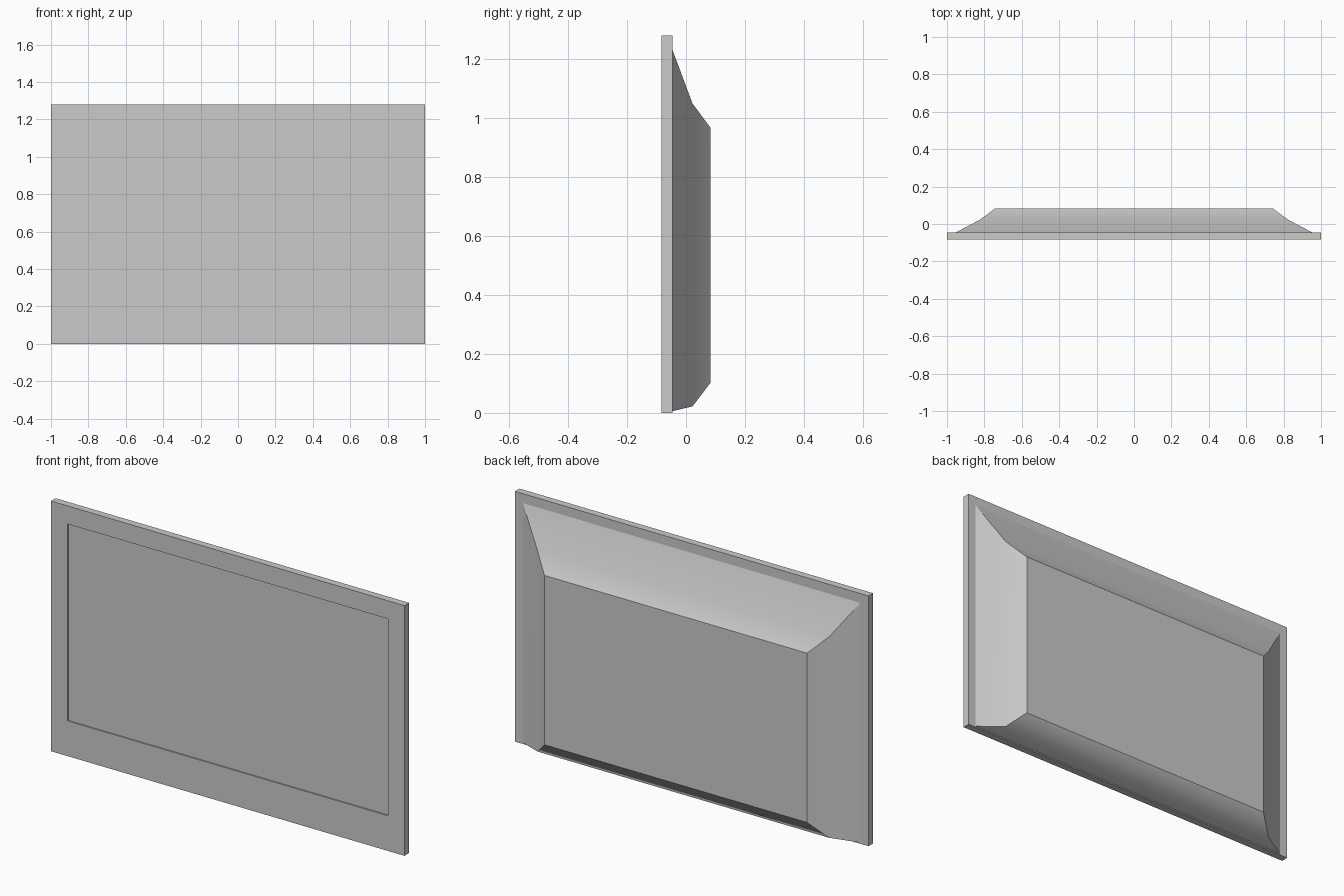
import bpy
import bmesh

cube = bpy.data.objects.get("Cube")
if cube:
    bpy.data.objects.remove(cube)

WIDTH, HEIGHT = 1.0, 1.28
FRONT, SEAM, BACK = -0.083, -0.046, 0.083

grey = bpy.data.materials.new("plain grey")
grey.use_nodes = True
colour = (0.6, 0.6, 0.6, 1)
grey.diffuse_color = colour
grey.node_tree.nodes["Principled BSDF"].inputs["Base Color"].default_value = colour


def loft(name, rings, soft_rings=()):
    """Skin rectangular rings (half width, bottom, top, y) and cap both ends."""
    bm = bmesh.new()
    loops = []
    for w, low, high, y in rings:
        corners = ((-w, low), (w, low), (w, high), (-w, high))
        loops.append([bm.verts.new((x, y, z)) for x, z in corners])
    for a, b in zip(loops, loops[1:]):
        for i in range(4):
            j = (i + 1) % 4
            bm.faces.new((a[i], a[j], b[j], b[i]))
    bm.faces.new(loops[0])
    bm.faces.new(loops[-1])
    bmesh.ops.recalc_face_normals(bm, faces=bm.faces)
    # Only the chosen rings blend smoothly, all other edges stay crisp
    for face in bm.faces:
        face.smooth = True
    for edge in bm.edges:
        edge.smooth = any(all(v in loops[r] for v in edge.verts) for r in soft_rings)
    mesh = bpy.data.meshes.new(name)
    bm.to_mesh(mesh)
    bm.free()
    mesh.materials.append(grey)
    obj = bpy.data.objects.new(name, mesh)
    bpy.context.collection.objects.link(obj)
    return obj


# Front bezel slab, with the screen sunk slightly into its face
loft("bezel_and_screen", [
    (WIDTH, 0, HEIGHT, SEAM),
    (WIDTH, 0, HEIGHT, FRONT),
    (0.907, 0.18, 1.187, FRONT),
    (0.907, 0.18, 1.187, FRONT + 0.007),
])

# Rear housing, tapering in two slopes to a flat back
loft("rear_housing", [
    (0.955, 0.006, 1.232, SEAM),
    (0.825, 0.022, 1.05, 0.022),
    (0.743, 0.102, 0.968, BACK),
], soft_rings=(1,))
